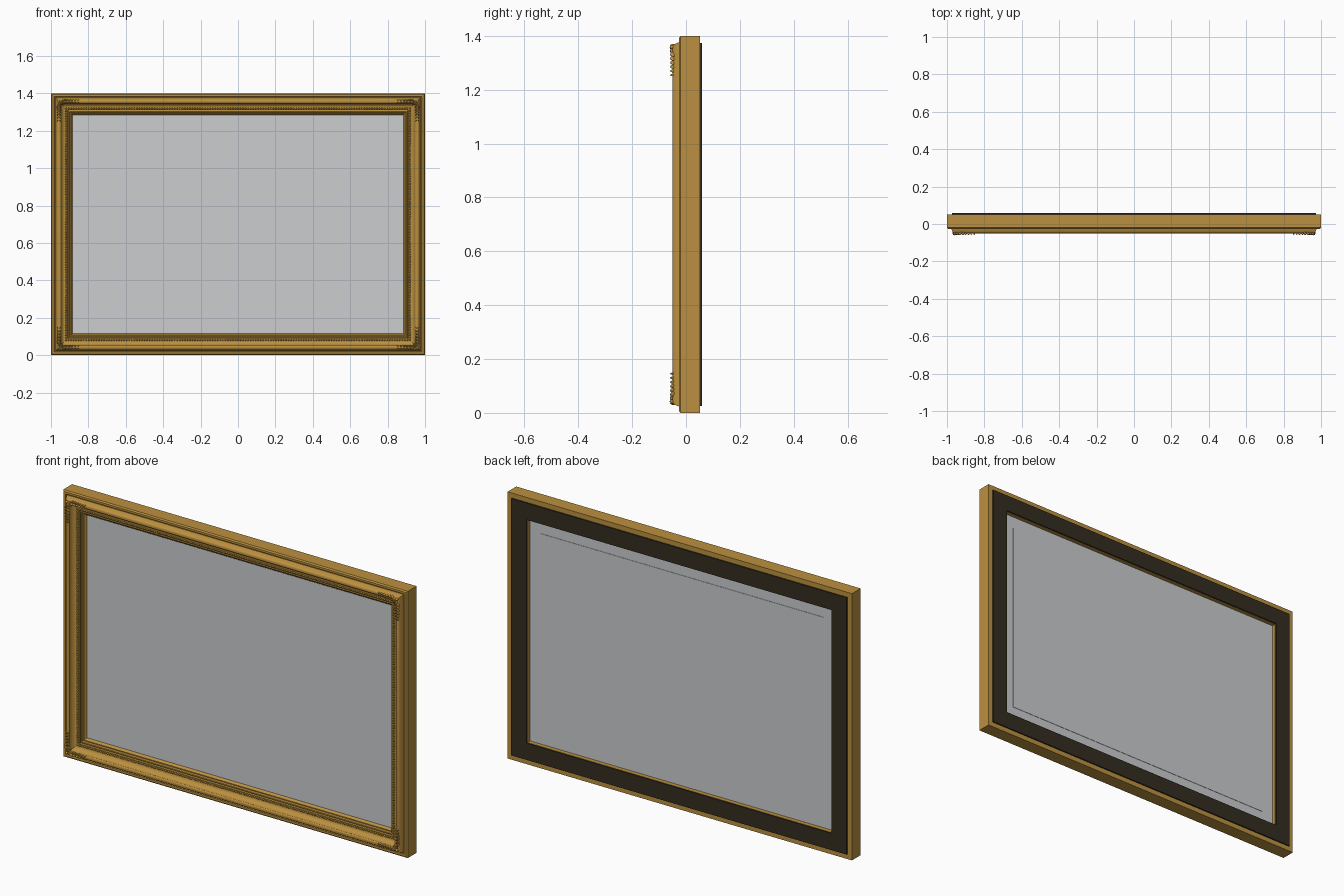
import bpy, bmesh, math
from mathutils import Matrix, Vector

cube = bpy.data.objects.get("Cube")
if cube:
    bpy.data.objects.remove(cube)

W, H = 1.0, 1.4      # half width, full height


def material(name, colour, rough=0.5):
    m = bpy.data.materials.new(name)
    m.use_nodes = True
    m.diffuse_color = (*colour, 1)
    node = m.node_tree.nodes["Principled BSDF"]
    node.inputs["Base Color"].default_value = (*colour, 1)
    node.inputs["Roughness"].default_value = rough
    return m


gold = material("gold", (0.50, 0.28, 0.05))
dark = material("dark backing", (0.034, 0.026, 0.015))
glass = material("mirror grey", (0.60, 0.61, 0.62))


def finish(name, bm, mat, angle=30):
    bmesh.ops.recalc_face_normals(bm, faces=bm.faces)
    mesh = bpy.data.meshes.new(name)
    bm.to_mesh(mesh)
    bm.free()
    mesh.materials.append(mat)
    ob = bpy.data.objects.new(name, mesh)
    bpy.context.collection.objects.link(ob)
    bpy.ops.object.select_all(action="DESELECT")
    ob.select_set(True)
    bpy.context.view_layer.objects.active = ob
    bpy.ops.object.shade_smooth_by_angle(angle=math.radians(angle))
    return ob


def mitred_frame(name, profile, mat):
    """Sweep a closed (inset, y) profile round the rectangle with mitred corners."""
    bm = bmesh.new()
    rings = []
    for sx, top in ((-1, 0), (1, 0), (1, 1), (-1, 1)):
        rings.append([bm.verts.new((sx * (W - d), y, H - d if top else d))
                      for d, y in profile])
    n = len(profile)
    for i in range(4):
        a, b = rings[i], rings[(i + 1) % 4]
        for j in range(n):
            k = (j + 1) % n
            bm.faces.new((a[j], a[k], b[k], b[j]))
    return finish(name, bm, mat)


def panel(name, inset, y0, y1, mat):
    bm = bmesh.new()
    size = Matrix.Diagonal((2 * (W - inset), y1 - y0, H - 2 * inset, 1))
    bmesh.ops.create_cube(bm, size=1,
                          matrix=Matrix.Translation((0, (y0 + y1) / 2, H / 2)) @ size)
    return finish(name, bm, mat)


def arc(centre, radius, start, end, steps=6):
    """Points on an arc in the (inset, y) plane, angles in degrees."""
    points = []
    for i in range(steps + 1):
        t = math.radians(start + (end - start) * i / steps)
        points.append((centre[0] + radius * math.cos(t), centre[1] + radius * math.sin(t)))
    return points


# Gilded moulding: outer step, groove, raised ridge, cove, bead seat, sight edge
profile = [(0, 0.052), (0, -0.02), (0.006, -0.026), (0.017, -0.026),
           (0.019, -0.02), (0.023, -0.02), (0.025, -0.03)]
profile += arc((0.042, -0.037), 0.013, 210, 330)
profile += arc((0.079, -0.043), 0.026, 180, 90)
profile += [(0.088, -0.017), (0.09, -0.008)]
profile += arc((0.096, -0.008), 0.005, 180, 360, 4)
profile += [(0.102, -0.002), (0.107, -0.002), (0.115, 0.01), (0.115, 0.052)]
mitred_frame("gilded_moulding", profile, gold)

# Dark backing border on the rear
mitred_frame("backing_border",
             [(0.026, 0.045), (0.026, 0.059), (0.114, 0.059), (0.114, 0.03)], dark)

# Mirror pane with a thin raised panel behind
panel("mirror_pane", 0.11, 0.012, 0.03, glass)
panel("mirror_rear_panel", 0.18, 0.028, 0.032, glass)

# Beaded string running round the cove foot
bm = bmesh.new()
inset, pitch, radius = 0.081, 0.0135, 0.0055
a, c = W - inset, H / 2 - inset
for half_len, other, swap in ((a, c, False), (c, a, True)):
    count = round(2 * half_len / pitch)
    for i in range(count):
        s = -half_len + 2 * half_len * i / count
        for side in (-1, 1):
            u, v = side * s, side * other
            x, z = (v, -u) if swap else (u, v)
            bmesh.ops.create_icosphere(
                bm, subdivisions=1, radius=radius,
                matrix=Matrix.Translation((x, -0.019, z + H / 2)))
finish("bead_string", bm, gold, 60)


# Carved corner ornaments: a shell with leaves that shrink along both arms
def leaf(bm, x, z, angle, length, width, y=-0.048):
    m = (Matrix.Translation((x, y, z)) @ Matrix.Rotation(-angle, 4, "Y")
         @ Matrix.Diagonal((length, 0.011, width, 1)))
    bmesh.ops.create_icosphere(bm, subdivisions=2, radius=1, matrix=m)


def corner_ornament(name, sx, sz):
    bm = bmesh.new()
    # fanned shell on the mitre
    for k in range(-2, 3):
        t = math.radians(45 + 28 * k)
        leaf(bm, 0.044 + 0.014 * math.cos(t), 0.044 + 0.014 * math.sin(t), t, 0.013, 0.004)
    leaf(bm, 0.042, 0.042, 0, 0.007, 0.007, -0.05)
    # leaf pairs along each arm
    for i in range(6):
        size = 1 - 0.11 * i
        along = 0.068 + 0.0155 * i
        for across, tilt in ((0.036, -0.5), (0.048, 0.5)):
            leaf(bm, along, across, tilt, 0.011 * size, 0.0045 * size)
            leaf(bm, across, along, math.pi / 2 - tilt, 0.011 * size, 0.0045 * size)
    for v in bm.verts:
        x, y, z = v.co
        v.co = Vector((sx * (W - x), y, z if sz < 0 else H - z))
    finish(name, bm, gold, 50)


for side, sx in (("left", 1), ("right", -1)):
    for level, sz in (("top", 1), ("bottom", -1)):
        corner_ornament(f"{level}_{side}_corner_ornament", sx, sz)
